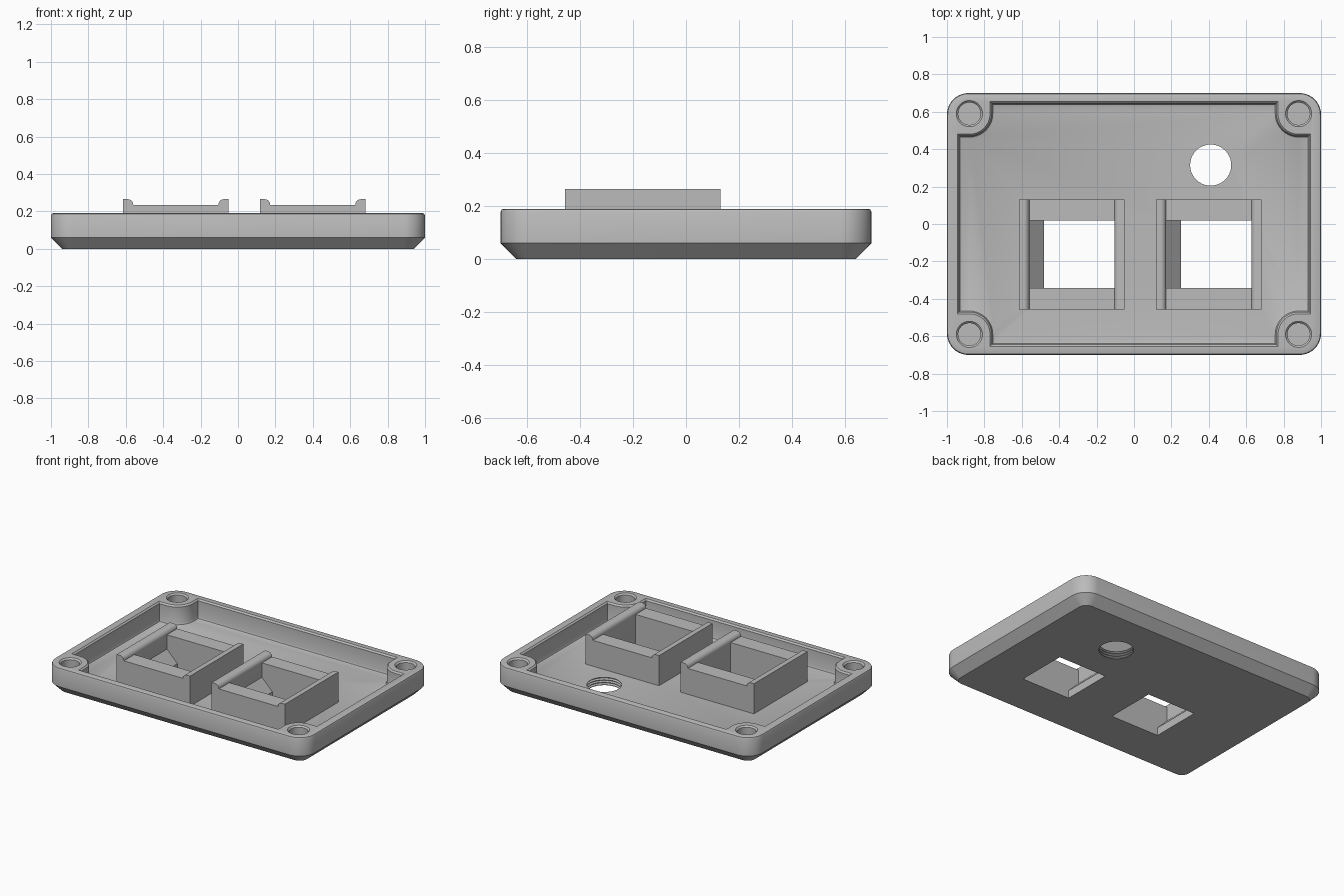
import bpy, bmesh, math
from mathutils import Vector

cube = bpy.data.objects.get("Cube")
if cube:
    bpy.data.objects.remove(cube, do_unlink=True)

grey = bpy.data.materials.new("plastic grey")
grey.use_nodes = True
colour = (0.5, 0.5, 0.5, 1)
grey.diffuse_color = colour
grey.node_tree.nodes["Principled BSDF"].inputs["Base Color"].default_value = colour

FLOOR, RIM = 0.055, 0.19
BOSS_X, BOSS_Y = 0.88, 0.59


def loft(name, rings):
    """Closed solid through a list of equal-length point rings."""
    bm = bmesh.new()
    loops = [[bm.verts.new(p) for p in ring] for ring in rings]
    n = len(loops[0])
    for low, high in zip(loops, loops[1:]):
        for i in range(n):
            j = (i + 1) % n
            bm.faces.new((low[i], low[j], high[j], high[i]))
    bm.faces.new(loops[0][::-1])
    bm.faces.new(loops[-1])
    bmesh.ops.recalc_face_normals(bm, faces=bm.faces)
    mesh = bpy.data.meshes.new(name)
    bm.to_mesh(mesh)
    bm.free()
    obj = bpy.data.objects.new(name, mesh)
    bpy.context.collection.objects.link(obj)
    mesh.materials.append(grey)
    return obj


def arc(cx, cy, r, start, end, steps=10):
    angles = [math.radians(start + (end - start) * i / steps) for i in range(steps + 1)]
    return [(cx + r * math.cos(a), cy + r * math.sin(a)) for a in angles]


def four_corners(quarter):
    """Mirror a +x +y quarter outline into a full loop."""
    out = []
    for sx, sy in ((1, 1), (-1, 1), (-1, -1), (1, -1)):
        pts = quarter if sx * sy > 0 else quarter[::-1]
        out += [(sx * x, sy * y) for x, y in pts]
    return out


def at_height(points, z):
    return [Vector((x, y, z)) for x, y in points]


def outer_ring(z, inset):
    r = 0.115
    return at_height(four_corners(arc(1 - r, 0.7 - r, r - inset, 0, 90)), z)


def cavity_ring(z, d):
    hx, hy, r = 0.935 + d, 0.645 + d, 0.12 - d
    quarter = [(hx, BOSS_Y - r)] + arc(BOSS_X, BOSS_Y, r, 270, 180) + [(BOSS_X - r, hy)]
    return at_height(four_corners(quarter), z)


def turned(name, x, y, profile):
    """Round solid from (radius, height) pairs."""
    return loft(name, [at_height(arc(x, y, r, 0, 360, 40)[:-1], z) for r, z in profile])


def along_y(name, profile, x, y0, y1):
    return loft(name, [[Vector((x + px, y, pz)) for px, pz in profile] for y in (y0, y1)])


def cut(obj, cutter):
    cutter.hide_render = True
    mod = obj.modifiers.new("cut", 'BOOLEAN')
    mod.operation, mod.solver, mod.object = 'DIFFERENCE', 'EXACT', cutter
    bpy.context.view_layer.objects.active = obj
    bpy.ops.object.modifier_apply(modifier=mod.name)


def discard(obj):
    bpy.data.objects.remove(obj, do_unlink=True)


# Cover plate with chamfered underside and softened rim
plate = loft("cover_plate", [outer_ring(0, 0.06), outer_ring(0.06, 0), outer_ring(0.178, 0),
                             outer_ring(0.187, 0.004), outer_ring(RIM, 0.012)])
tools = []

# Recess that leaves the corner bosses standing
tools.append(loft("recess_cutter", [
    cavity_ring(FLOOR, -0.015), cavity_ring(FLOOR + 0.004, -0.005),
    cavity_ring(FLOOR + 0.015, 0), cavity_ring(RIM - 0.01, 0), cavity_ring(RIM + 0.01, 0.02)]))

# Screw holes in the bosses
for sx in (-1, 1):
    for sy in (-1, 1):
        tools.append(turned("screw_hole_cutter", sx * BOSS_X, sy * BOSS_Y,
                            [(0.06, 0.08), (0.06, RIM - 0.01), (0.08, RIM + 0.01)]))

# Threaded round hole
thread = [(0.11, -0.01)]
for i in range(3):
    z = 0.004 + i * 0.017
    thread += [(0.11, z), (0.122, z + 0.006), (0.122, z + 0.008), (0.11, z + 0.014)]
thread.append((0.11, FLOOR + 0.02))
tools.append(turned("threaded_hole_cutter", 0.41, 0.315, thread))

# Two socket frames with raised rounded lips and a sloped inner ledge
WIDTH, LIP, LEDGE, TOP = 0.565, 0.055, 0.235, 0.265
left_lip = [(0, TOP)] + arc(LIP - 0.03, LEDGE, 0.03, 90, 0, 8)
right_lip = [(WIDTH - x, z) for x, z in left_lip[::-1]]
frame_profile = [(0, FLOOR - 0.001)] + left_lip + right_lip + [(WIDTH, FLOOR - 0.001)]
slope = 0.08
slot_profile = [(LIP + slope, -0.02), (LIP + slope, FLOOR), (LIP, FLOOR + slope),
                (LIP, 0.3), (WIDTH - LIP, 0.3), (WIDTH - LIP, -0.02)]
frames = []
for side, x in (("right", -0.615), ("left", 0.117)):
    frame = along_y(side + "_socket_frame", frame_profile, x, -0.457, 0.13)
    slot = along_y("slot_cutter", slot_profile, x, -0.342, 0.018)
    cut(frame, slot)
    frames.append(frame)
    tools.append(slot)

for tool in tools:
    cut(plate, tool)
    discard(tool)

# Smooth the curves, keep hard edges
bpy.ops.object.select_all(action='DESELECT')
for obj in [plate] + frames:
    obj.select_set(True)
bpy.context.view_layer.objects.active = plate
bpy.ops.object.shade_smooth_by_angle(angle=math.radians(30))
